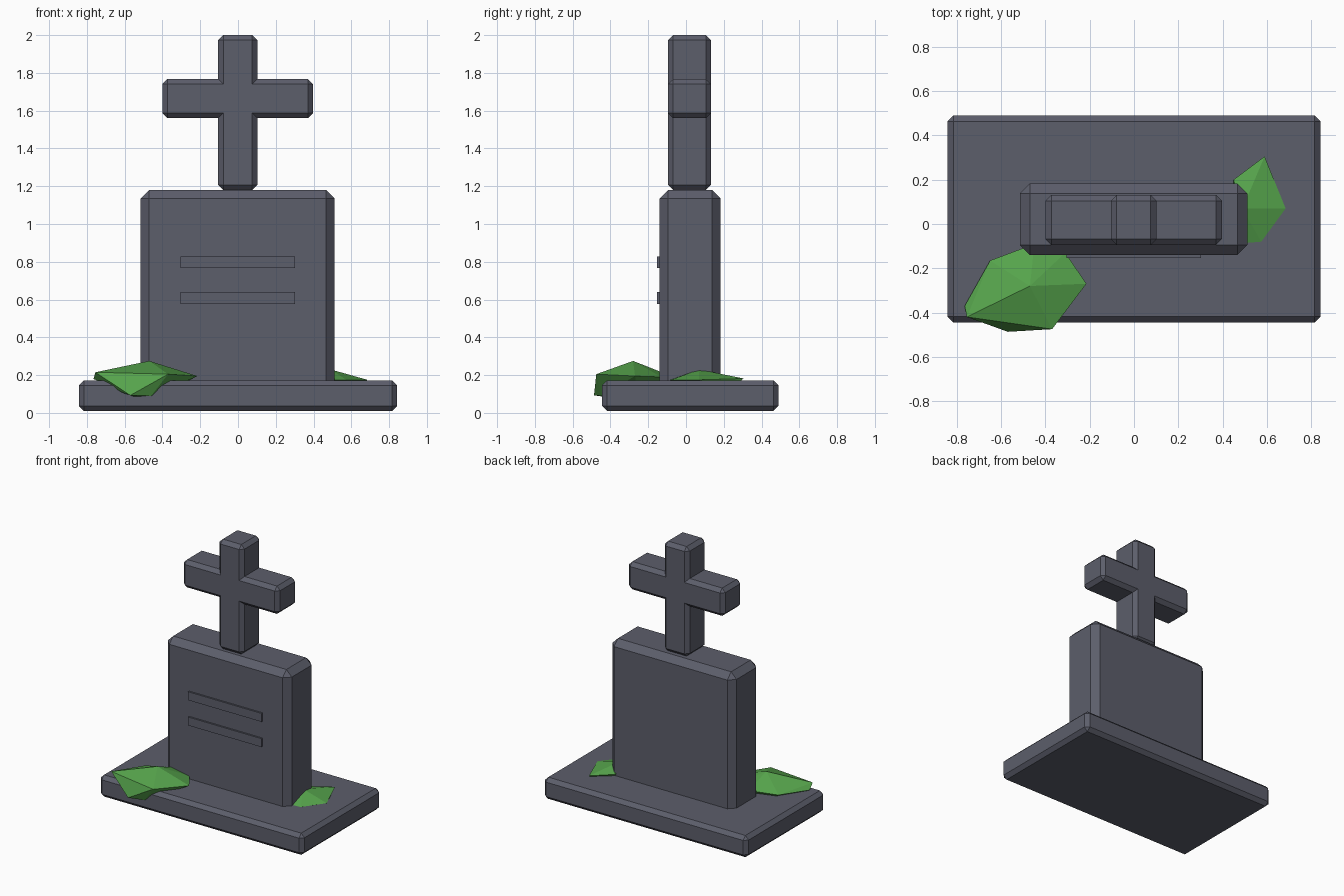
import bpy, bmesh
from mathutils import Vector

if "Cube" in bpy.data.objects:
    bpy.data.objects.remove(bpy.data.objects["Cube"])


def material(name, rgb):
    m = bpy.data.materials.new(name)
    m.diffuse_color = (*rgb, 1)
    m.use_nodes = True
    m.node_tree.nodes["Principled BSDF"].inputs["Base Color"].default_value = m.diffuse_color
    return m


STONE = material("grey stone", (0.107, 0.112, 0.147))
LEAF = material("leaf green", (0.093, 0.37, 0.072))


def finish(name, bm, mat):
    bmesh.ops.recalc_face_normals(bm, faces=bm.faces)
    mesh = bpy.data.meshes.new(name)
    bm.to_mesh(mesh)
    bm.free()
    mesh.materials.append(mat)
    obj = bpy.data.objects.new(name, mesh)
    bpy.context.collection.objects.link(obj)
    return obj


def bevel_convex(bm, width):
    bmesh.ops.recalc_face_normals(bm, faces=bm.faces)
    bm.normal_update()
    edges = [e for e in bm.edges if e.calc_face_angle_signed() > 0.1]
    bmesh.ops.bevel(bm, geom=edges, offset=width, segments=1,
                    affect='EDGES', profile=0.5)


def box(name, lo, hi, bevel=0):
    bm = bmesh.new()
    bmesh.ops.create_cube(bm, size=1)
    for v in bm.verts:
        v.co = Vector([hi[i] if v.co[i] > 0 else lo[i] for i in range(3)])
    if bevel:
        bevel_convex(bm, bevel)
    return finish(name, bm, STONE)


def hull(name, points):
    bm = bmesh.new()
    for p in points:
        bm.verts.new(p)
    res = bmesh.ops.convex_hull(bm, input=bm.verts)
    loose = [v for v in bm.verts if not v.link_faces]
    bmesh.ops.delete(bm, geom=loose, context='VERTS')
    return finish(name, bm, LEAF)


# Base plinth and headstone
box("base", (-0.843, -0.445, 0.01), (0.843, 0.49, 0.172), 0.027)
box("headstone", (-0.515, -0.14, 0.10), (0.512, 0.183, 1.18), 0.045)

# Raised inscription bars
for i, z in enumerate((0.577, 0.766)):
    box(f"inscription_bar_{i + 1}", (-0.305, -0.153, z), (0.302, -0.12, z + 0.063))

# Cross: extruded profile with chamfered outer edges
xl, xr, bl, br = -0.105, 0.102, -0.4, 0.397
z0, z1, z2, z3 = 1.18, 1.56, 1.768, 2.0
profile = [(xl, z0), (xr, z0), (xr, z1), (br, z1), (br, z2), (xr, z2),
           (xr, z3), (xl, z3), (xl, z2), (bl, z2), (bl, z1), (xl, z1)]
bm = bmesh.new()
face = bm.faces.new([bm.verts.new((x, -0.095, z)) for x, z in profile])
ext = bmesh.ops.extrude_face_region(bm, geom=[face], use_keep_orig=True)
for v in ext["geom"]:
    if isinstance(v, bmesh.types.BMVert):
        v.co.y = 0.132
bevel_convex(bm, 0.027)
finish("cross", bm, STONE)

# Faceted shrubs
hull("shrub_left", [
    (-0.47, -0.28, 0.275), (-0.755, -0.42, 0.215), (-0.765, -0.37, 0.18),
    (-0.65, -0.165, 0.19), (-0.45, -0.09, 0.2), (-0.31, -0.13, 0.19),
    (-0.215, -0.27, 0.195), (-0.37, -0.475, 0.205), (-0.57, -0.487, 0.093),
    (-0.62, -0.44, 0.11), (-0.46, -0.45, 0.09), (-0.47, -0.25, 0.06)])
hull("shrub_right", [
    (0.49, 0.07, 0.23), (0.59, 0.305, 0.182), (0.685, 0.07, 0.175),
    (0.575, -0.08, 0.174), (0.45, 0.2, 0.19), (0.45, -0.09, 0.174),
    (0.5, 0.1, 0.08), (0.6, 0.2, 0.1)])
